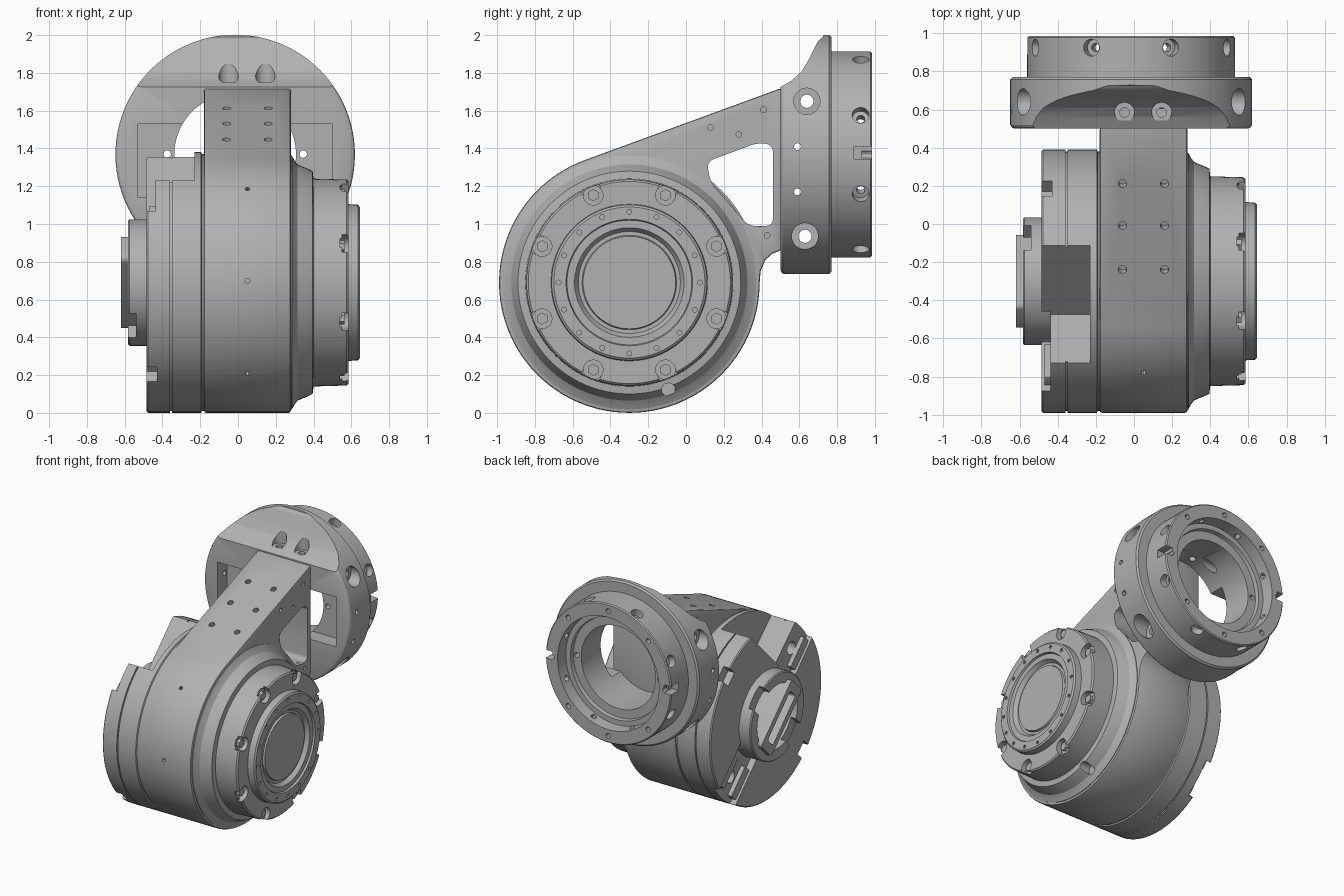
import bpy, bmesh, math
from mathutils import Vector, Matrix

if "Cube" in bpy.data.objects:
    bpy.data.objects.remove(bpy.data.objects["Cube"])

grey = bpy.data.materials.new("machined grey")
grey.diffuse_color = (0.44, 0.44, 0.44, 1)
grey.use_nodes = True
grey.node_tree.nodes["Principled BSDF"].inputs["Base Color"].default_value = grey.diffuse_color
CY, CZ = -0.30, 0.69      # drum axis (runs along x)
FX, FZ = -0.015, 1.368    # flange axis (runs along y)


def finish(name, bm):
    bmesh.ops.recalc_face_normals(bm, faces=bm.faces)
    if bm.calc_volume(signed=True) < 0:
        bmesh.ops.reverse_faces(bm, faces=bm.faces)
    me = bpy.data.meshes.new(name)
    bm.to_mesh(me)
    bm.free()
    me.materials.append(grey)
    ob = bpy.data.objects.new(name, me)
    bpy.context.collection.objects.link(ob)
    return ob


def lathe(name, prof, axis, closed=False, n=96):
    """Revolve (along, radius) points about the drum axis or the flange axis."""
    bm = bmesh.new()
    rows = []
    for a, r in prof:
        row = []
        for i in range(n):
            c, s = r * math.cos(math.tau * i / n), r * math.sin(math.tau * i / n)
            row.append(bm.verts.new((a, CY + c, CZ + s) if axis == 'x' else (FX + c, a, FZ + s)))
        rows.append(row)
    for j in range(len(rows) if closed else len(rows) - 1):
        p, q = rows[j], rows[(j + 1) % len(rows)]
        for i in range(n):
            k = (i + 1) % n
            bm.faces.new((p[i], p[k], q[k], q[i]))
    bmesh.ops.remove_doubles(bm, verts=bm.verts, dist=1e-5)
    return finish(name, bm)


def prism(name, pts, x0, x1, rnd=0, mat=None):
    """Extrude a (y, z) outline along x, optionally rounding its corners."""
    bm = bmesh.new()
    a, b = [[bm.verts.new((x, y, z)) for y, z in pts] for x in (x0, x1)]
    bm.faces.new(a[::-1])
    bm.faces.new(b)
    for i in range(len(pts)):
        k = (i + 1) % len(pts)
        bm.faces.new((a[i], a[k], b[k], b[i]))
    if rnd:
        es = [e for e in bm.edges if abs(e.verts[0].co.x - e.verts[1].co.x) > 1e-4]
        bmesh.ops.bevel(bm, geom=es, offset=rnd, segments=5, profile=0.5, affect='EDGES')
    if mat:
        bm.transform(mat)
    return finish(name, bm)


def box(name, lo, hi, rnd=0, mat=None):
    return prism(name, [(lo[1], lo[2]), (hi[1], lo[2]), (hi[1], hi[2]), (lo[1], hi[2])], lo[0], hi[0], rnd, mat)


def rods(name, items, n=20):
    """One mesh of cylinders, each given as (start, end, radius)."""
    bm = bmesh.new()
    for p, q, r in items:
        p, q = Vector(p), Vector(q)
        m = Matrix.Translation((p + q) / 2) @ (q - p).to_track_quat('Z', 'Y').to_matrix().to_4x4()
        bmesh.ops.create_cone(bm, cap_ends=True, segments=n, radius1=r, radius2=r, depth=(q - p).length, matrix=m)
    return finish(name, bm)


def cut(ob, *cutters):
    bpy.context.view_layer.objects.active = ob
    for c in cutters:
        m = ob.modifiers.new("cut", 'BOOLEAN')
        m.operation, m.solver, m.object = 'DIFFERENCE', 'EXACT', c
        bpy.ops.object.modifier_apply(modifier=m.name)
        bpy.data.objects.remove(c)


def drum(x, r, deg):
    t = math.radians(deg)
    return (x, CY + r * math.cos(t), CZ + r * math.sin(t))


def turned(deg):
    """Turn about the drum axis; local y points outward from the axis."""
    return Matrix.Translation((0, CY, CZ)) @ Matrix.Rotation(math.radians(deg), 4, 'X')


# drum housing and arm in one outline
arc = [drum(0, 0.69, 110 + i * 250 / 72)[1:] for i in range(73)]
arm = prism("housing_arm", arc + [(0.395, 0.75), (0.42, 0.81), (0.46, 0.845), (0.505, 0.86), (0.505, 1.72)], -0.18, 0.28)
bpy.context.view_layer.objects.active = arm
bv = arm.modifiers.new("edge", 'BEVEL')
bv.width, bv.segments, bv.limit_method, bv.angle_limit = 0.012, 2, 'ANGLE', math.radians(50)
bpy.ops.object.modifier_apply(modifier=bv.name)
window = [(0.11, 1.33), (0.13, 1.22), (0.33, 0.99), (0.46, 0.99), (0.46, 1.42), (0.38, 1.43)]
holes = []
for y in (0.21, -0.01, -0.24):      # rows of holes on the sloping top
    z = 1.72 + (y - 0.5) * 0.368
    holes += [((x, y + 0.02, z - 0.05), (x, y - 0.01, z + 0.03), 0.022) for x in (-0.06, 0.16)]
holes += [((0.05, y, z), (0.05, y2, z2), 0.013) for y, z, y2, z2 in
          ((-0.75, 1.15, -0.81, 1.22), (-0.95, 0.7, -1.05, 0.7), (-0.74, 0.25, -0.83, 0.18))]
side = [(x, x2, y, z) for x, x2 in ((0.24, 0.3), (-0.2, -0.14))
        for y, z in ((0.13, 1.51), (0.28, 1.475), (0.41, 1.605), (0.43, 0.94), (0.39, 1.0))]
holes += [((x, y, z), (x2, y, z), 0.015) for x, x2, y, z in side]
cut(arm, prism("window_cutter", window, -0.4, 0.5, 0.035), rods("arm_hole_cutter", holes, 12))

# stepped output hub on the right
hub = lathe("output_hub", [(0.25, 0), (0.25, 0.672), (0.285, 0.672), (0.30, 0.645), (0.315, 0.625), (0.375, 0.60),
                           (0.395, 0.59), (0.40, 0.55), (0.575, 0.545), (0.585, 0.535), (0.585, 0.415), (0.635, 0.412),
                           (0.645, 0.40), (0.645, 0.335), (0.63, 0.33), (0.63, 0.29), (0.60, 0.27),
                           (0.60, 0.25), (0.615, 0.245), (0.615, 0)], 'x')
small = [(drum(0.62, 0.375, 22.5 * k), drum(0.7, 0.375, 22.5 * k), 0.013) for k in range(16)]
bolts = [(drum(0.54, 0.50, 22.5 + 45 * k), drum(0.62, 0.50, 22.5 + 45 * k), 0.052) for k in range(8)]
cut(hub, rods("small_hole_cutter", small, 10), rods("bolt_pocket_cutter", bolts),
    rods("oil_hole_cutter", [(drum(0.31, 0.605, -70), drum(0.45, 0.605, -70), 0.036)]))
for k in range(8):                  # shallow gaps in the hub rim
    cut(hub, box("rim_gap_cutter", (0.55, 0.51, -0.05), (0.62, 0.62, 0.05), 0, turned(22.5 + 45 * k)))
rods("hub_bolts", [(p, (q[0] - 0.055, q[1], q[2]), 0.032) for p, q, r in bolts], 6)

# left cover with grooves, wedge notch, diagonal channel and rim pockets
cover = lathe("drive_cover", [(-0.33, 0), (-0.33, 0.255), (-0.485, 0.255), (-0.485, 0.682), (-0.477, 0.69),
                              (-0.36, 0.69), (-0.36, 0.68), (-0.35, 0.68), (-0.35, 0.69), (-0.195, 0.69),
                              (-0.19, 0.68), (-0.175, 0.68), (-0.175, 0)], 'x')
cut(cover, prism("notch_cutter", [(-0.475, 0.99), (-0.05, 1.415), (-0.3, 1.7), (-0.9, 1.7), (-0.9, 1.39)], -0.6, -0.23),
    box("upper_channel_cutter", (-0.6, 0.31, -0.11), (-0.437, 0.85, 0.143), 0, turned(134.7)),
    box("lower_channel_cutter", (-0.6, 0.30, -0.14), (-0.435, 0.9, 0.14), 0, turned(315)),
    *[box("rim_pocket_cutter", (-0.6, 0.61, -0.055), (-0.43, 0.8, 0.055), 0, turned(45 + 90 * k)) for k in (0, 2)],
    rods("cover_hole_cutter", [(drum(-0.5, 0.52, a), drum(-0.36, 0.52, a), 0.05) for a in (137, 315)]))
for a, s in ((135, 1), (315, -1), (315, 1)):    # clamping pads in the channel
    box("channel_pad", (-0.47, 0.40, 0.10 * s - 0.035), (-0.43, 0.64, 0.10 * s + 0.035), 0.01, turned(a))

# bearing ring with coupling bar on the left
ring = lathe("bearing_ring", [(-0.24, 0.25), (-0.24, 0.335), (-0.575, 0.335), (-0.583, 0.327), (-0.583, 0.25)], 'x', True, 64)
cut(ring, box("ring_gap_cutter", (-0.7, 0.2, -0.09), (-0.54, 0.5, 0.09), 0, turned(45)),
    box("ring_gap_cutter", (-0.7, 0.2, -0.09), (-0.54, 0.5, 0.09), 0, turned(225)))
bar = box("coupling_bar", (-0.62, -0.27, -0.09), (-0.32, 0.27, 0.09), 0.03, turned(135))
cut(bar, box("bar_slot_cutter", (-0.7, -0.2, -0.045), (-0.50, 0.2, 0.045), 0.02, turned(135)))

# mounting flange
fl = lathe("mounting_flange", [(0.50, 0.322), (0.50, 0.612), (0.508, 0.627), (0.52, 0.634), (0.758, 0.634), (0.77, 0.622),
                               (0.77, 0.545), (0.977, 0.545), (0.985, 0.537), (0.985, 0.44), (0.89, 0.435),
                               (0.89, 0.395), (0.86, 0.39), (0.86, 0.322)], 'y', True)
scoop = [(0.4, 1.68), (0.50, 1.725), (0.56, 1.76), (0.61, 1.805), (0.65, 1.87), (0.68, 1.93), (0.70, 1.97),
         (0.725, 1.99), (0.75, 2.1), (0.4, 2.1)]
through = [((-0.9, y, z), (0.9, y, z), r) for y, z, r in
           ((0.64, 1.65, 0.035), (0.63, 0.935, 0.035), (0.59, 1.41, 0.018), (0.59, 1.17, 0.018))]
through += [((x, 0.585, 1.66), (x, 0.585, 1.9), 0.025) for x in (-0.05, 0.145)]
sink = [((FX + s * d, y, z), (FX + s * 0.8, y, z), 0.07) for s in (-1, 1)
        for y, z, d in ((0.64, 1.65, 0.50), (0.63, 0.935, 0.37))]
sink += [((x, 0.585, 1.75), (x, 0.585, 2.05), 0.052) for x in (-0.05, 0.145)]
radial, face = [], []
for k in range(8):
    t = math.radians(22.5 + 45 * k)
    c, s = math.cos(t), math.sin(t)
    radial.append(((FX + 0.38 * c, 0.925, FZ + 0.38 * s), (FX + 0.6 * c, 0.925, FZ + 0.6 * s), 0.022))
    sink.append(((FX + 0.49 * c, 0.925, FZ + 0.49 * s), (FX + 0.6 * c, 0.925, FZ + 0.6 * s), 0.045))
    t += math.radians(22.5)
    face.append(((FX + 0.49 * math.cos(t), 0.93, FZ + 0.49 * math.sin(t)),
                 (FX + 0.49 * math.cos(t), 1.05, FZ + 0.49 * math.sin(t)), 0.02))
pins = [((x, 0.4, 1.37), (x, 1.1, 1.37), 0.02) for x in (-0.375, 0.345)]
cut(fl, prism("scoop_cutter", scoop, -0.9, 0.9),
    box("pocket_cutter", (-0.53, 0.4, 1.14), (0.50, 0.62, 1.53)),
    rods("through_cutter", through), rods("counterbore_cutter", sink),
    rods("radial_cutter", radial, 12), rods("face_hole_cutter", face, 12), rods("pin_cutter", pins, 12),
    box("slot_cutter", (-0.8, 0.89, 1.345), (-0.50, 1.1, 1.41)),
    box("slot_cutter", (0.47, 0.89, 1.345), (0.8, 1.1, 1.41)))

# smooth shading with crisp edges
for ob in bpy.context.scene.objects:
    ob.select_set(True)
bpy.context.view_layer.objects.active = arm
bpy.ops.object.shade_smooth_by_angle(angle=math.radians(30))
